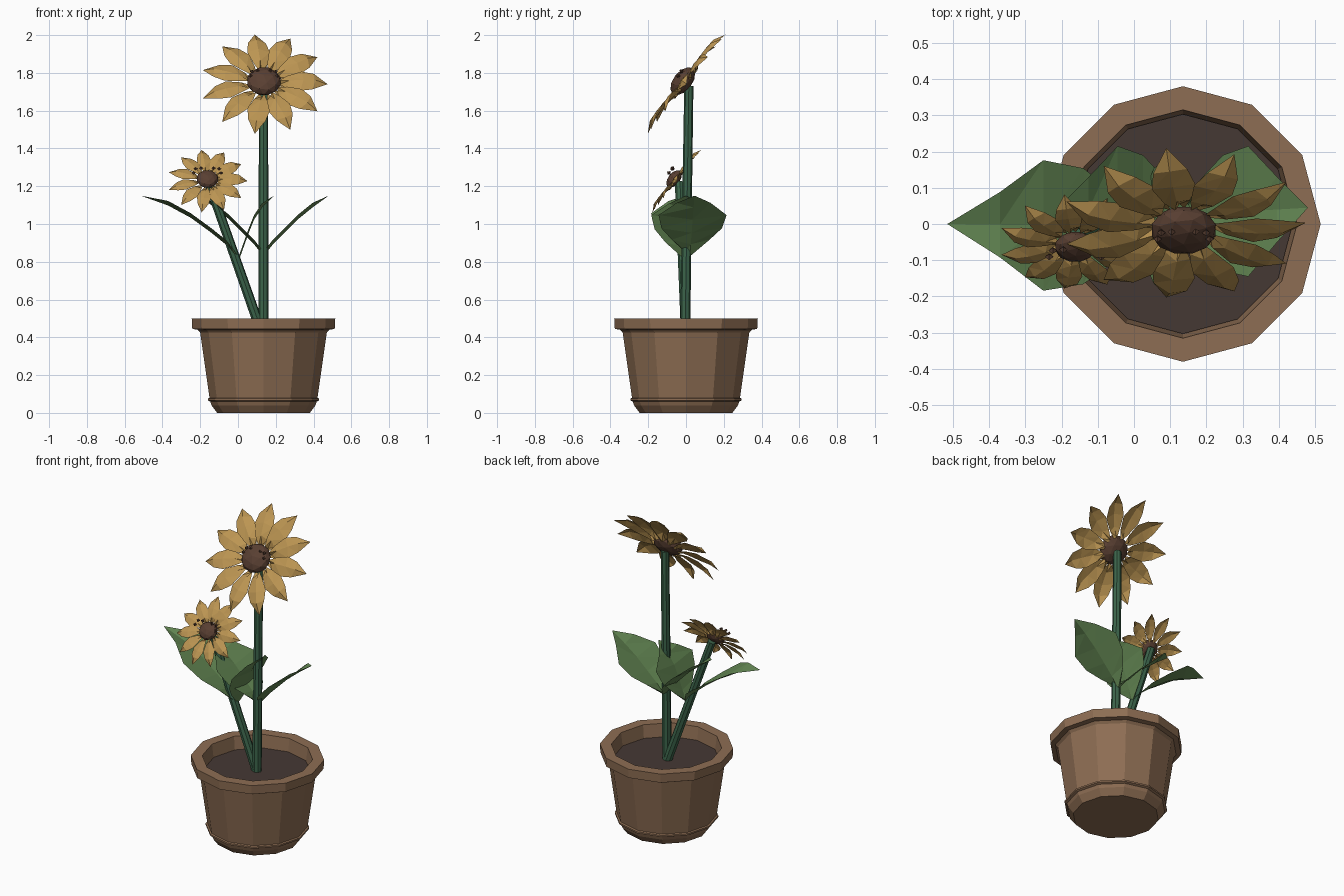
import bpy, bmesh, math
from mathutils import Vector, Matrix

if "Cube" in bpy.data.objects:
    bpy.data.objects.remove(bpy.data.objects["Cube"])

CX = 0.135  # pot axis


def material(name, rgb):
    m = bpy.data.materials.new(name)
    m.diffuse_color = (*rgb, 1)
    m.use_nodes = True
    m.node_tree.nodes["Principled BSDF"].inputs["Base Color"].default_value = m.diffuse_color
    return m


CLAY = material("clay", (0.27, 0.155, 0.087))
SOIL = material("soil", (0.06, 0.04, 0.034))
STEM = material("stem_green", (0.045, 0.13, 0.07))
LEAF = material("leaf_green", (0.13, 0.25, 0.09))
PETAL = material("petal_yellow", (0.50, 0.30, 0.085))
SEED = material("seed_brown", (0.10, 0.05, 0.032))


def finish(name, bm, mat, fix_normals=True):
    if fix_normals:
        bmesh.ops.recalc_face_normals(bm, faces=bm.faces)
    me = bpy.data.meshes.new(name)
    bm.to_mesh(me)
    bm.free()
    me.materials.append(mat)
    ob = bpy.data.objects.new(name, me)
    bpy.context.collection.objects.link(ob)
    return ob


def lathe(name, profile, mat, sides=12):
    bm = bmesh.new()
    rings = [[bm.verts.new((CX + r * math.cos(2 * math.pi * i / sides),
                            r * math.sin(2 * math.pi * i / sides), z))
              for i in range(sides)] for r, z in profile]
    for a, b in zip(rings, rings[1:]):
        for i in range(sides):
            j = (i + 1) % sides
            bm.faces.new((a[i], a[j], b[j], b[i]))
    bm.faces.new(rings[0])
    bm.faces.new(rings[-1])
    return finish(name, bm, mat)


def stem(name, a, b, radius):
    a, b = Vector(a), Vector(b)
    bm = bmesh.new()
    d = b - a
    m = Matrix.Translation((a + b) / 2) @ d.to_track_quat('Z', 'Y').to_matrix().to_4x4()
    bmesh.ops.create_cone(bm, cap_ends=True, segments=8, radius1=radius,
                          radius2=radius * 0.9, depth=d.length, matrix=m)
    return finish(name, bm, STEM)


def strip(bm, rows):
    """Skin rows of left / midrib / right points, triangulated for facets."""
    vs = [[bm.verts.new(p) for p in row] for row in rows]
    for a, b in zip(vs, vs[1:]):
        if len(b) == 1:  # pointed tip
            bm.faces.new((a[0], a[1], b[0]))
            bm.faces.new((a[1], a[2], b[0]))
        else:
            bm.faces.new((a[0], a[1], b[0]))
            bm.faces.new((a[1], b[1], b[0]))
            bm.faces.new((a[1], a[2], b[1]))
            bm.faces.new((a[2], b[2], b[1]))


def leaf(name, rib, base_y=0.0, tip_y=0.0):
    """rib: x,z points from stem to tip; the blade spreads along y."""
    widths = [0.02, 0.10, 0.16, 0.18, 0.09]
    sgn = 1 if rib[-1][0] < rib[0][0] else -1
    rows = []
    for i, (x, z) in enumerate(rib):
        y = base_y + (tip_y - base_y) * i / (len(rib) - 1)
        if i == len(rib) - 1:
            rows.append([(x, y, z)])
        else:
            w = widths[i] * sgn
            rows.append([(x, y - w, z + 0.012), (x, y, z - 0.012), (x, y + w, z + 0.012)])
    bm = bmesh.new()
    strip(bm, rows)
    return finish(name, bm, LEAF, False)


N = Vector((0, -0.787, 0.617))  # direction the flowers face
U = Vector((0, 0.617, 0.787))


def flower(prefix, center, s, disc_off):
    c = Vector(center)
    frame = Matrix((Vector((1, 0, 0)), U, N)).transposed().to_4x4()
    place = Matrix.Translation(c) @ frame

    # ring of 11 arched petals
    bm = bmesh.new()
    sections = [(0.075, 0.012, 0.0), (0.125, 0.036, 0.012), (0.20, 0.060, 0.018),
                (0.265, 0.047, 0.014)]
    for k in range(11):
        rot = Matrix.Rotation(2 * math.pi * k / 11, 4, 'Z')
        rows = [[(r, w, n + 0.006), (r + 0.01, 0, n - 0.008 + 0.02 * (r > 0.1)),
                 (r - 0.008, -w, n - 0.006)] for r, w, n in sections]
        rows.append([(0.337, 0, -0.008)])
        rows = [[place @ (rot @ (Vector(p) * s)) for p in row] for row in rows]
        rows = [row[::-1] for row in rows]
        strip(bm, rows)
    finish(prefix + "_petals", bm, PETAL, False)

    # faceted seed head
    bm = bmesh.new()
    bmesh.ops.create_icosphere(bm, subdivisions=2, radius=1.0,
                               matrix=place @ Matrix.Translation((0, 0, disc_off)) @
                               Matrix.Diagonal((0.092 * s, 0.088 * s, 0.05 * s, 1)))
    finish(prefix + "_center", bm, SEED)

    # loose seeds on the face
    bm = bmesh.new()
    for x, y in ((0.072, 0.008), (0.062, 0.036), (0.033, 0.04)):
        for sx in (-1, 1):
            m = place @ Matrix.Translation((sx * x, y, 0.055))
            v = [bm.verts.new(m @ (Vector(p) * 0.012)) for p in
                 ((1, 0, 0), (0, 1, 0), (-1, 0, 0), (0, -1, 0), (0, 0, 1), (0, 0, -1))]
            for i in range(4):
                j = (i + 1) % 4
                bm.faces.new((v[i], v[j], v[4]))
                bm.faces.new((v[j], v[i], v[5]))
    finish(prefix + "_seeds", bm, SEED)


# pot with foot ridge, overhanging rim and inner wall
lathe("pot", [(0.245, 0), (0.275, 0.04), (0.282, 0.06), (0.295, 0.066), (0.295, 0.076),
              (0.286, 0.08), (0.335, 0.425), (0.348, 0.44), (0.377, 0.445), (0.38, 0.5),
              (0.315, 0.5), (0.305, 0.42), (0.30, 0.40)], CLAY)
lathe("soil", [(0.29, 0.39), (0.303, 0.42)], SOIL)

# stems
stem("tall_stem", (CX, -0.005, 0.41), (CX, 0.015, 1.73), 0.027)
stem("short_stem", (CX - 0.005, 0, 0.41), (-0.155, -0.035, 1.22), 0.027)

# leaves: mirrored pair on the tall stem, uneven pair on the leaning one
right = [(0.0, 0.84), (0.05, 0.905), (0.11, 0.965), (0.18, 1.035), (0.26, 1.10), (0.345, 1.15)]
leaf("tall_leaf_right", [(CX + x, z) for x, z in right], 0.02, 0.045)
leaf("tall_leaf_left", [(CX - x, z) for x, z in right], 0.02, 0.045)
leaf("short_leaf_left", [(0.0, 0.82), (-0.06, 0.90), (-0.14, 0.965), (-0.25, 1.045),
                         (-0.37, 1.11), (-0.515, 1.15)], -0.01, 0.0)
leaf("short_leaf_right", [(0.005, 0.82), (0.03, 0.89), (0.055, 0.96), (0.085, 1.035),
                          (0.125, 1.095), (0.19, 1.15)], -0.01, 0.0)

# flowers
flower("large_flower", (0.137, -0.003, 1.745), 1.0, 0.018)
flower("small_flower", (-0.162, -0.052, 1.23), 0.63, 0.014)
